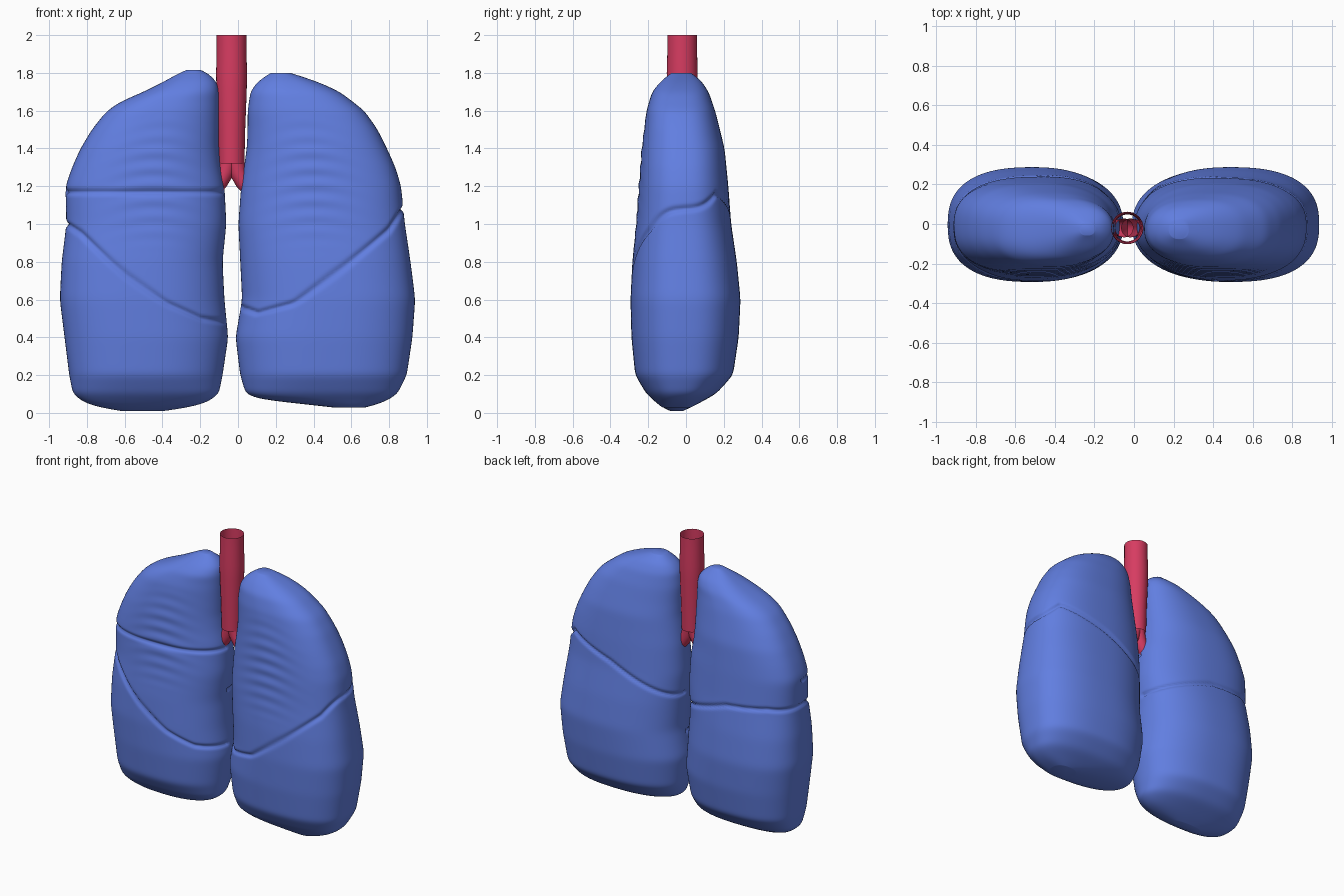
import bpy, bmesh, math
from mathutils import Vector

cube = bpy.data.objects.get("Cube")
if cube:
    bpy.data.objects.remove(cube, do_unlink=True)


def make_material(name, colour):
    mat = bpy.data.materials.new(name)
    mat.use_nodes = True
    mat.diffuse_color = colour
    mat.node_tree.nodes["Principled BSDF"].inputs["Base Color"].default_value = colour
    return mat


blue = make_material("lung blue", (0.12, 0.21, 0.75, 1))
red = make_material("airway red", (0.68, 0.045, 0.12, 1))


def sample(table, key):
    """Linear lookup in rows sorted by their first value."""
    if key <= table[0][0]:
        return table[0][1:]
    for low, high in zip(table, table[1:]):
        if key <= high[0]:
            t = (key - low[0]) / (high[0] - low[0])
            return [a + (b - a) * t for a, b in zip(low[1:], high[1:])]
    return table[-1][1:]


def finish(bm, name, mat):
    bmesh.ops.recalc_face_normals(bm, faces=bm.faces)
    mesh = bpy.data.meshes.new(name)
    bm.to_mesh(mesh)
    bm.free()
    mesh.materials.append(mat)
    for poly in mesh.polygons:
        poly.use_smooth = True
    obj = bpy.data.objects.new(name, mesh)
    bpy.context.collection.objects.link(obj)
    return obj


def bridge(bm, rings):
    for low, high in zip(rings, rings[1:]):
        n = len(low)
        for i in range(n):
            j = (i + 1) % n
            bm.faces.new((low[i], low[j], high[j], high[i]))


# Front and back limits by height, shared by both lungs
DEPTH = [(0, -.06, -.04), (.03, -.13, .03), (.1, -.21, .16), (.2, -.27, .25),
         (.4, -.29, .28), (.6, -.295, .29), (.8, -.285, .27), (1, -.265, .24),
         (1.2, -.25, .225), (1.4, -.235, .205), (1.6, -.21, .155),
         (1.7, -.18, .12), (1.76, -.13, .08), (1.82, -.05, .0)]

# Inner and outer edges by height
RIGHT_EDGES = [(0, -.48, -.54), (.02, -.3, -.7), (.05, -.17, -.81), (.1, -.1, -.875),
               (.2, -.08, -.895), (.4, -.05, -.92), (.6, -.07, -.945), (.8, -.08, -.935),
               (1, -.06, -.91), (1.2, -.07, -.915), (1.3, -.09, -.88), (1.4, -.1, -.835),
               (1.5, -.1, -.775), (1.6, -.1, -.695), (1.65, -.1, -.62), (1.7, -.1, -.5),
               (1.75, -.11, -.4), (1.8, -.16, -.31), (1.825, -.22, -.25)]
LEFT_EDGES = [(.02, .57, .63), (.04, .42, .73), (.07, .1, .8), (.1, .04, .845),
              (.2, .01, .895), (.4, -.015, .925), (.6, .02, .94), (.8, .01, .915),
              (1, 0, .885), (1.2, .015, .865), (1.3, .03, .835), (1.4, .045, .79),
              (1.5, .05, .74), (1.6, .05, .67), (1.7, .065, .54), (1.75, .1, .43),
              (1.8, .17, .28), (1.81, .2, .24)]

# Fissure heights from the inner edge (0) to the outer edge (1)
RIGHT_FRONT = [(0, .48), (.15, .5), (.35, .58), (.6, .73), (.9, .95), (1, 1)]
RIGHT_BACK = [(0, .85), (.5, .98), (.85, 1.01), (1, 1)]
RIGHT_LEVEL = [(0, 1.17), (1, 1.17)]
LEFT_FRONT = [(0, .56), (.1, .53), (.3, .58), (.6, .77), (.9, .97), (1, 1.08)]
LEFT_BACK = [(0, .85), (.5, 1.05), (.9, 1.16), (1, 1.08)]


def lung(name, edges, front_lines, back_lines, rows=200, sides=160):
    bm = bmesh.new()
    low, high = edges[0][0], edges[-1][0]
    rings = []
    for r in range(rows + 1):
        t = r / rows
        t = 0.6 * t + 0.4 * (0.5 - 0.5 * math.cos(math.pi * t))
        z = low + (high - low) * t
        inner, outer = sample(edges, z)
        front, back = sample(DEPTH, z)
        cx, hx = (inner + outer) / 2, (outer - inner) / 2
        cy, hy = (front + back) / 2, (back - front) / 2
        ring = []
        for s in range(sides):
            a = math.tau * s / sides
            c, d = math.cos(a), math.sin(a)
            power = 0.78 if c > 0 else 0.9   # fuller on the outer side
            x = cx + hx * math.copysign(abs(c) ** power, c)
            y = cy + hy * math.copysign(abs(d) ** power, d)
            ring.append(bm.verts.new((x, y, z)))
        rings.append(ring)
    bridge(bm, rings)
    bm.faces.new(rings[0])
    bm.faces.new(rings[-1])
    bmesh.ops.recalc_face_normals(bm, faces=bm.faces)
    for _ in range(25):
        bmesh.ops.smooth_vert(bm, verts=bm.verts, factor=0.5,
                              use_axis_x=True, use_axis_y=True, use_axis_z=True)
    bm.normal_update()

    # Fissure grooves and faint rib marks
    moves = []
    for v in bm.verts:
        x, y, z = v.co
        inner, outer = sample(edges, z)
        u = min(1, max(0, (x - inner) / (outer - inner)))
        is_front = y < -0.02
        push = 0
        for line in (front_lines if is_front else back_lines):
            slope = (sample(line, u + .05)[0] - sample(line, u - .05)[0]) / (.1 * abs(outer - inner))
            gap = (z - sample(line, u)[0]) / math.hypot(1, slope)
            push -= 0.016 * math.exp(-(gap / 0.012) ** 2)
        if is_front and 0.85 < z < 1.6:
            window = math.exp(-((u - .45) / .2) ** 2) * math.sin(math.pi * (z - .85) / .75)
            bend = z + 0.5 * (u - .45) ** 2
            push += 0.003 * window * math.sin(math.tau * bend / 0.085)
        moves.append((v, v.normal * push))
    for v, move in moves:
        v.co += move
    return finish(bm, name, blue)


lung("right_lung", RIGHT_EDGES, [RIGHT_FRONT, RIGHT_LEVEL], [RIGHT_BACK])
lung("left_lung", LEFT_EDGES, [LEFT_FRONT], [LEFT_BACK])


def tube(name, points, radii, sides=32):
    """Open-ended tube along a path."""
    bm = bmesh.new()
    pts = [Vector(p) for p in points]
    rings = []
    for i, (p, radius) in enumerate(zip(pts, radii)):
        along = (pts[min(i + 1, len(pts) - 1)] - pts[max(i - 1, 0)]).normalized()
        across = Vector((0, 1, 0)).cross(along).normalized()
        side = along.cross(across)
        ring = []
        for s in range(sides):
            a = math.tau * s / sides
            ring.append(bm.verts.new(p + (across * math.cos(a) + side * math.sin(a)) * radius))
        rings.append(ring)
    bridge(bm, rings)
    return finish(bm, name, red)


# Windpipe and its two branches
AXIS_X, AXIS_Y = -.034, -.02
heights = (1.32, 1.5, 1.7, 1.8, 1.9, 2)
tube("windpipe", [(AXIS_X, AXIS_Y, z) for z in heights], (.068, .072, .08, .082, .079, .079))
for name, sign in (("right_bronchus", -1), ("left_bronchus", 1)):
    path = [(AXIS_X + sign * dx, AXIS_Y, z)
            for dx, z in ((.015, 1.34), (.03, 1.28), (.06, 1.22), (.13, 1.14))]
    tube(name, path, (.048, .045, .04, .035), sides=20)
